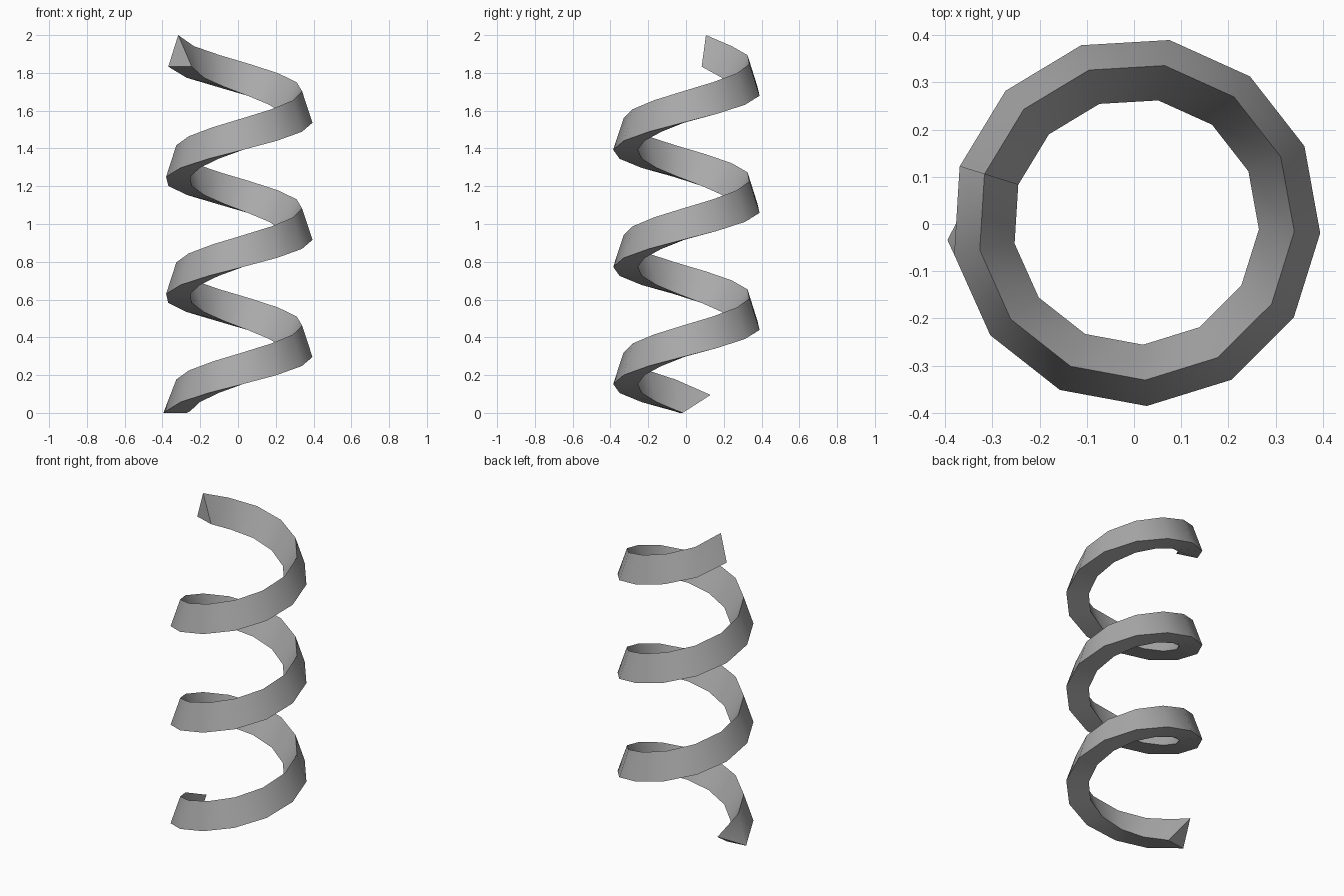
import bpy, bmesh, math

if "Cube" in bpy.data.objects:
    bpy.data.objects.remove(bpy.data.objects["Cube"])

STEPS, TURNS, PITCH = 13, 3, 0.62
START = math.radians(162.6)
CX, CY, Z0 = 0.004, 0.005, -0.038
# triangular cross-section: (radius, height)
PROFILE = [(0.391, 0.0), (0.336, 0.167), (0.261, 0.0)]

mat = bpy.data.materials.new("grey")
mat.diffuse_color = (0.4, 0.4, 0.4, 1)
mat.use_nodes = True
mat.node_tree.nodes["Principled BSDF"].inputs["Base Color"].default_value = mat.diffuse_color

bm = bmesh.new()
# first section is sheared so its lower edge rests flat on the ground
rings = [[bm.verts.new(p) for p in
          [(-0.395, -0.034, 0), (-0.31, 0.13, 0.095), (-0.272, -0.018, 0)]]]
last = STEPS * TURNS
for k in range(1, last + 1):
    a = START + 2 * math.pi * k / STEPS
    z = Z0 + PITCH * k / STEPS + (0.011 if k == last else 0)
    rings.append([bm.verts.new((CX + r * math.cos(a), CY + r * math.sin(a), z + h))
                  for r, h in PROFILE])

# sides of the coil
for a, b in zip(rings, rings[1:]):
    for i in range(3):
        j = (i + 1) % 3
        bm.faces.new((a[i], a[j], b[j], b[i]))
# end caps
bm.faces.new(rings[0])
bm.faces.new(rings[-1])
bmesh.ops.recalc_face_normals(bm, faces=bm.faces[:])

mesh = bpy.data.meshes.new("spring_coil")
bm.to_mesh(mesh)
bm.free()
mesh.materials.append(mat)
coil = bpy.data.objects.new("spring_coil", mesh)
bpy.context.collection.objects.link(coil)

# smooth along the coil, crisp along the three ridges
bpy.context.view_layer.objects.active = coil
coil.select_set(True)
bpy.ops.object.shade_smooth_by_angle(angle=math.radians(35))
